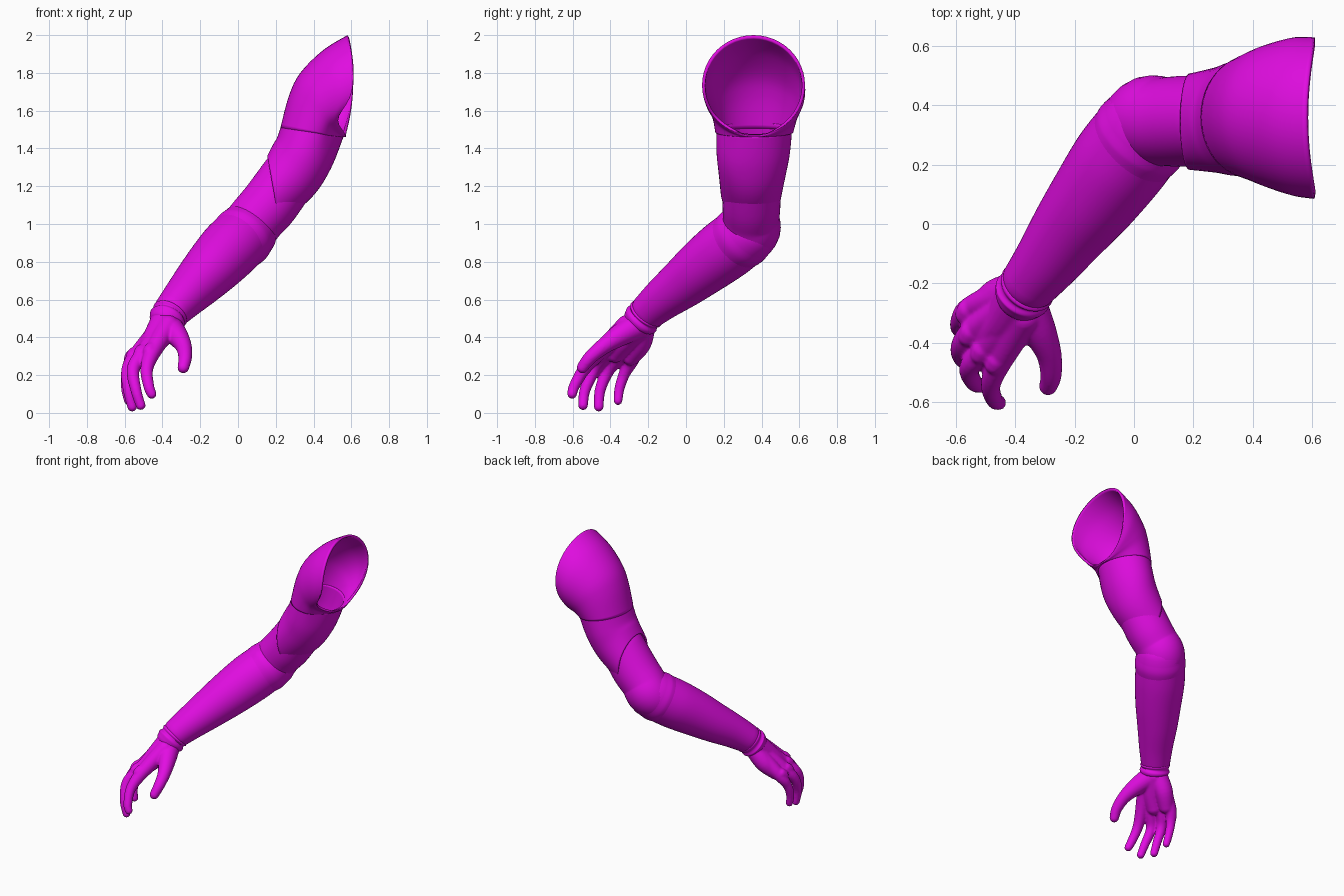
import bpy
import bmesh
from math import sin, cos, pi, exp
from mathutils import Vector

cube = bpy.data.objects.get("Cube")
if cube:
    bpy.data.objects.remove(cube, do_unlink=True)

COLOR = (0.76, 0.004, 0.76, 1.0)
magenta = bpy.data.materials.new("magenta")
magenta.use_nodes = True
magenta.diffuse_color = COLOR
magenta.node_tree.nodes["Principled BSDF"].inputs["Base Color"].default_value = COLOR
SIDES = 48


def spline(rows, steps=6):
    """Smooth curve through rows of numbers of any length."""
    out = []
    last = len(rows) - 1
    for i in range(last):
        p0, p1, p2, p3 = (rows[max(0, min(last, i + k))] for k in (-1, 0, 1, 2))
        for s in range(steps):
            t = s / steps
            out.append([b + 0.5 * t * (c - a + t * (2*a - 5*b + 4*c - d + t * (3*(b - c) + d - a)))
                        for a, b, c, d in zip(p0, p1, p2, p3)])
    return out + [list(rows[last])]


def skin(bm, rings, capped):
    """Join rings of points with quads."""
    loops = [[bm.verts.new(p) for p in ring] for ring in rings]
    for a, b in zip(loops, loops[1:]):
        n = len(a)
        for i in range(n):
            bm.faces.new((a[i], a[(i + 1) % n], b[(i + 1) % n], b[i]))
    if capped:
        bm.faces.new(loops[0])
        bm.faces.new(loops[-1])


def add_tube(bm, rows, sides=SIDES, steps=6):
    """Round tube through (x, y, z, radius) rows with domed ends."""
    path = spline(rows, steps)
    points = [Vector(r[:3]) for r in path]
    rings = []

    def ring(centre, direction, radius):
        u = direction.cross(Vector((0.6, -0.8, 0.1))).normalized()
        v = direction.cross(u).normalized()
        rings.append([centre + radius * (u * cos(2*pi*k/sides) + v * sin(2*pi*k/sides))
                      for k in range(sides)])

    def dome(i, direction, sign, angles):
        r = path[i][3]
        for a in angles:
            ring(points[i] + direction * (sign * r * sin(a)), direction, r * cos(a))

    start = (points[1] - points[0]).normalized()
    end = (points[-1] - points[-2]).normalized()
    angles = [0.25, 0.5, 0.8, 1.1, 1.4]
    dome(0, start, -1, angles[::-1])
    for i, p in enumerate(points):
        d = points[min(i + 1, len(points) - 1)] - points[max(i - 1, 0)]
        ring(p, d.normalized(), path[i][3])
    dome(-1, end, 1, angles)
    skin(bm, rings, True)


def finish(name, bm):
    bmesh.ops.recalc_face_normals(bm, faces=bm.faces)
    mesh = bpy.data.meshes.new(name)
    bm.to_mesh(mesh)
    bm.free()
    mesh.materials.append(magenta)
    mesh.shade_smooth()
    obj = bpy.data.objects.new(name, mesh)
    bpy.context.collection.objects.link(obj)
    return obj


def tube(name, rows):
    bm = bmesh.new()
    add_tube(bm, rows)
    return finish(name, bm)


def sleeve(name, rows, thickness):
    """Open shell; each row is outer x, z, inner x, z, front y, back y, bulge, notch."""
    rings = []
    for xl, zl, xr, zr, y0, y1, bulge, notch in spline(rows):
        ring = []
        for k in range(SIDES):
            a = 2 * pi * k / SIDES
            c, s = cos(a), sin(a)
            x = (xl + xr) / 2 + c * (xl - xr) / 2 + bulge * s * s
            x -= notch * exp(-((a - 2.3) / 0.4) ** 2)
            z = (zl + zr) / 2 + c * (zl - zr) / 2
            ring.append((x, (y0 + y1) / 2 - s * (y1 - y0) / 2, z))
        rings.append(ring)
    bm = bmesh.new()
    skin(bm, rings, False)
    obj = finish(name, bm)
    mod = obj.modifiers.new("thickness", 'SOLIDIFY')
    mod.thickness = thickness
    mod.offset = -1
    return obj


# Shoulder cap: rings fan out from the armpit
sleeve("shoulder_cap", [
    (.58, 2.0, .57, 1.47, .085, .63, .035, .06),
    (.45, 1.92, .572, 1.465, .095, .63, .03, .055),
    (.33, 1.8, .57, 1.46, .12, .61, .02, .045),
    (.27, 1.68, .565, 1.46, .14, .59, .01, .03),
    (.225, 1.51, .56, 1.46, .155, .568, 0, .02),
], .016)

# Upper arm sleeve, ending in a long slanted edge
sleeve("upper_arm_sleeve", [
    (.235, 1.54, .562, 1.47, .162, .562, 0, .02),
    (.208, 1.46, .49, 1.29, .162, .55, 0, 0),
    (.185, 1.42, .39, 1.14, .172, .53, 0, 0),
    (.155, 1.36, .22, 1.0, .183, .508, 0, 0),
], .012)

# Elbow joint inside the sleeve
tube("elbow", [
    (.27, .35, 1.25, .15), (.17, .347, 1.11, .153), (.10, .345, 1.03, .15),
    (.05, .345, .965, .152), (.0, .27, .91, .15)])

# Forearm with a thin lip at each end
tube("forearm", [
    (.015, .29, .925, .163), (-.05, .205, .86, .164), (-.13, .095, .775, .152),
    (-.21, -.01, .69, .134), (-.29, -.12, .605, .113), (-.345, -.19, .545, .099)])
bm = bmesh.new()
add_tube(bm, [(.045, .325, .955, .162), (.022, .295, .93, .168), (-.002, .265, .907, .163)])
finish("forearm_lip", bm)

# Glove cuff with soft folds
tube("glove_cuff", [
    (-.345, -.195, .545, .07), (-.358, -.21, .525, .098), (-.367, -.222, .51, .09),
    (-.375, -.235, .495, .099), (-.384, -.248, .48, .091), (-.39, -.256, .468, .08)])

# Hand: palm, thumb and fingers fused into one smooth body
hand = bmesh.new()
fingers = [
    # wrist start, knuckle, middle joint, lower joint, tip
    [(-.37, -.31, .46, .06), (-.45, -.455, .325, .044), (-.483, -.54, .23, .034),
     (-.472, -.592, .14, .029), (-.457, -.603, .1, .026)],
    [(-.385, -.285, .46, .06), (-.5, -.42, .315, .044), (-.555, -.485, .23, .035),
     (-.54, -.535, .12, .029), (-.515, -.545, .04, .026)],
    [(-.395, -.255, .46, .06), (-.54, -.36, .30, .044), (-.585, -.415, .22, .034),
     (-.58, -.455, .12, .029), (-.56, -.462, .032, .026)],
    [(-.4, -.225, .45, .06), (-.55, -.285, .29, .042), (-.588, -.325, .21, .031),
     (-.592, -.352, .13, .027), (-.58, -.36, .065, .024)],
]
thumb = [(-.36, -.28, .45, .07), (-.32, -.36, .405, .058), (-.287, -.44, .35, .043),
         (-.28, -.51, .29, .036), (-.29, -.548, .24, .031)]
heel = [(-.4, -.225, .45, .062), (-.46, -.245, .37, .062), (-.52, -.29, .3, .05)]
palm = [(-.385, -.25, .47, .085), (-.44, -.33, .385, .07), (-.49, -.375, .32, .055)]
for part in fingers + [thumb, heel, palm]:
    add_tube(hand, part, 20, 5)
# Knuckle bumps on the back of the hand
for f in fingers:
    x, y, z, r = f[1]
    add_tube(hand, [(x - .012, y - .005, z + .012, .036), (x - .02, y - .02, z, .034)], 16, 2)
hand_obj = finish("hand", hand)
fuse = hand_obj.modifiers.new("fuse", 'REMESH')
fuse.mode = 'VOXEL'
fuse.voxel_size = .007
fuse.use_smooth_shade = True
soften = hand_obj.modifiers.new("soften", 'SMOOTH')
soften.factor = .5
soften.iterations = 6
